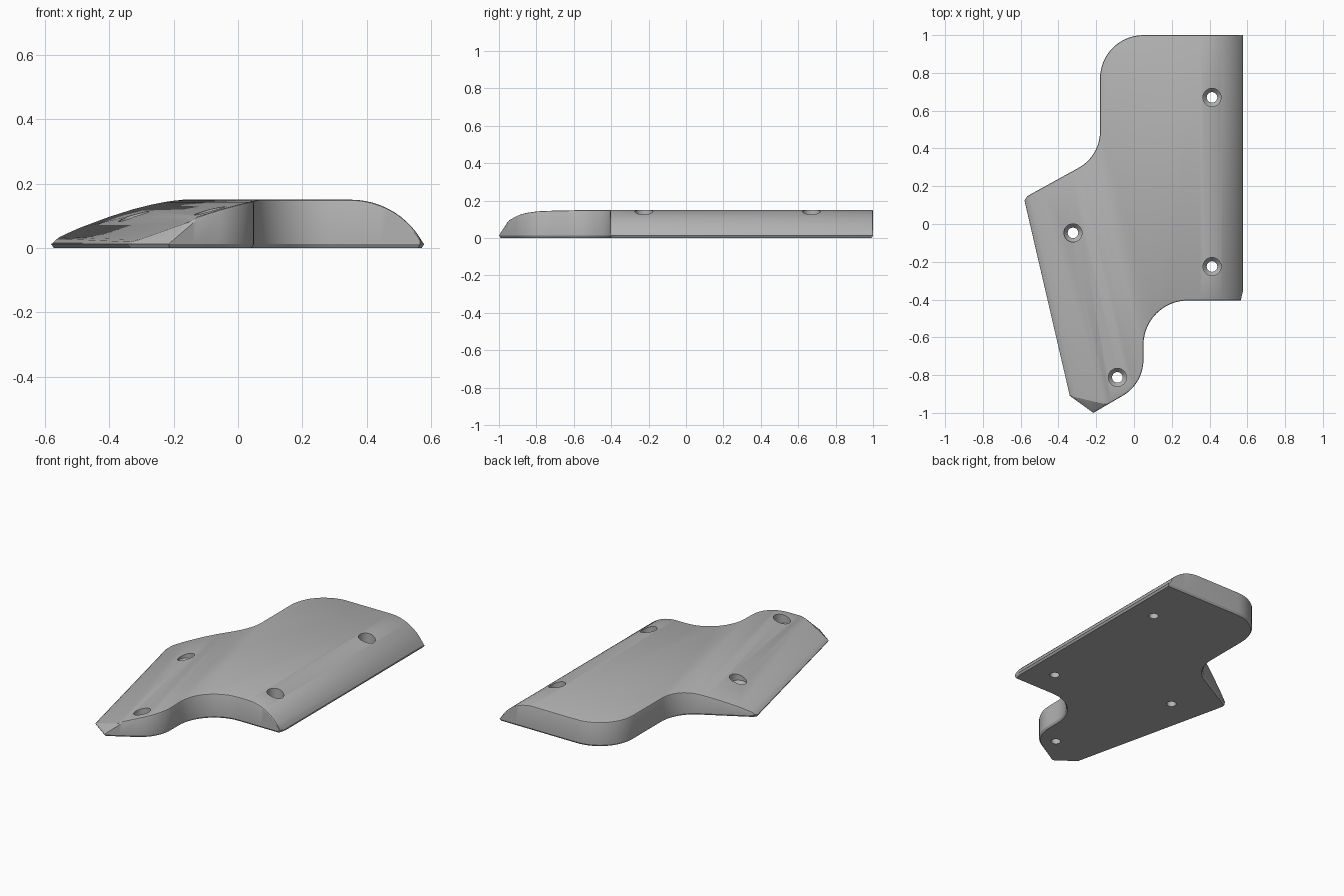
import bpy, bmesh, math
from mathutils import Vector

if "Cube" in bpy.data.objects:
    bpy.data.objects.remove(bpy.data.objects["Cube"])

H, R = 0.15, 0.008          # plate height, edge rounding


def interp(x, pts):
    if x <= pts[0][0]:
        return pts[0][1]
    for (a, p), (b, q) in zip(pts, pts[1:]):
        if x <= b:
            return p + (q - p) * (x - a) / (b - a)
    return pts[-1][1]


# Plan outline: corner x, y, fillet radius (counter-clockwise)
CORNERS = [(0.578, 1, 0), (-0.18, 1, 0.23), (-0.18, 0.36, 0.22), (-0.566, 0.147, 0),
           (-0.58, 0.125, 0), (-0.34, -0.91, 0), (-0.215, -1, 0), (0.05, -0.845, 0.22),
           (0.05, -0.405, 0.235), (0.565, -0.405, 0), (0.578, -0.35, 0)]


def rounded(corners, steps=14):
    out, n = [], len(corners)
    for i, (x, y, r) in enumerate(corners):
        p = Vector((x, y))
        if r == 0:
            out.append(p)
            continue
        u = (Vector(corners[i - 1][:2]) - p).normalized()
        v = (Vector(corners[(i + 1) % n][:2]) - p).normalized()
        half = u.angle(v) / 2
        c = p + (u + v).normalized() * r / math.sin(half)
        t = r / math.tan(half)
        a, b = p + u * t - c, p + v * t - c
        turn = a.angle(b)
        for k in range(steps + 1):
            s = k / steps
            w = a * (math.sin((1 - s) * turn) / math.sin(turn)) + b * (math.sin(s * turn) / math.sin(turn))
            out.append(c + w)
    return out


def inset(pts, d):
    out, n = [], len(pts)
    for i, p in enumerate(pts):
        e1 = (p - pts[i - 1]).normalized()
        e2 = (pts[(i + 1) % n] - p).normalized()
        n1, n2 = Vector((-e1.y, e1.x)), Vector((-e2.y, e2.x))
        out.append(p + (n1 + n2) * d / (1 + n1.dot(n2)))
    return out


def edge_line(a, b):
    a, b = Vector(a), Vector(b)
    t = (b - a).normalized()
    return a, Vector((-t.y, t.x))


# Top surface: rounded right edge, sloping left edge, sloped tip facet
left_o, left_n = edge_line((-0.58, 0.125), (-0.34, -0.91))
tip_o, tip_n = edge_line((-0.34, -0.91), (-0.215, -1))
LEFT = [(0, 0.014), (0.03, 0.034), (0.06, 0.047), (0.1, 0.063), (0.2, 0.097), (0.28, 0.12),
        (0.34, 0.134), (0.39, 0.1425), (0.43, 0.147), (0.48, H)]
RAD = 0.254
RIGHT = [(0.35 + RAD * math.sin(a), H - RAD * (1 - math.cos(a)))
         for a in [math.radians(64) * k / 12 for k in range(13)]]


def top_z(p):
    q = Vector((p.x, p.y))
    return min(interp(q.x, RIGHT), interp((q - left_o).dot(left_n), LEFT),
               0.014 + 0.9 * max(0, (q - tip_o).dot(tip_n)))


# Plate: stacked rings, sliced along the curvature, then dropped to the top surface
outer = rounded(CORNERS)
inner = inset(outer, R)
bm = bmesh.new()
mid = inset(outer, R * 0.3)
layers = [(inner, 0), (outer, 0.012), (outer, 1), (mid, 2), (inner, 3)]
rings = [[bm.verts.new((p.x, p.y, z)) for p in pts] for pts, z in layers]
n = len(outer)
for lo, hi in zip(rings, rings[1:]):
    for i in range(n):
        j = (i + 1) % n
        bm.faces.new((lo[i], lo[j], hi[j], hi[i]))
bm.faces.new(rings[-1])
bm.faces.new(rings[0][::-1])


def slice_at(co, no):
    bmesh.ops.bisect_plane(bm, geom=bm.verts[:] + bm.edges[:] + bm.faces[:], dist=1e-5,
                           plane_co=(co[0], co[1], 0), plane_no=(no[0], no[1], 0))


for x, _ in RIGHT[:-1]:
    slice_at((x, 0), (1, 0))
for d, _ in LEFT[1:]:
    slice_at(left_o + left_n * d, left_n)
slice_at(*edge_line((-0.34, -0.91), (-0.14, -0.957)))
drops = {1: R, 2: R * 0.3, 3: 0}
for v in bm.verts:
    k = round(v.co.z)
    if k in drops:
        v.co.z = max(top_z(v.co) - drops[k], 0.0125 + 0.0005 * k)
bmesh.ops.recalc_face_normals(bm, faces=bm.faces[:])
mesh = bpy.data.meshes.new("mounting_plate")
bm.to_mesh(mesh)
bm.free()
plate = bpy.data.objects.new("mounting_plate", mesh)
bpy.context.collection.objects.link(plate)

grey = bpy.data.materials.new("mid grey")
grey.diffuse_color = (0.45, 0.45, 0.45, 1)
grey.use_nodes = True
grey.node_tree.nodes["Principled BSDF"].inputs["Base Color"].default_value = grey.diffuse_color
mesh.materials.append(grey)

# Countersunk screw holes
PROFILE = [(0.028, -0.1), (0.028, 0.045), (0.048, 0.07), (0.048, 0.3)]
SEG = 32
cb = bmesh.new()
for hx, hy in [(0.413, 0.67), (0.413, -0.225), (-0.323, -0.047), (-0.088, -0.812)]:
    rr = [[cb.verts.new((hx + r * math.cos(math.tau * i / SEG), hy + r * math.sin(math.tau * i / SEG), z))
           for i in range(SEG)] for r, z in PROFILE]
    for lo, hi in zip(rr, rr[1:]):
        for i in range(SEG):
            j = (i + 1) % SEG
            cb.faces.new((lo[i], lo[j], hi[j], hi[i]))
    cb.faces.new(rr[0][::-1])
    cb.faces.new(rr[-1])
cm = bpy.data.meshes.new("hole_cutter")
cb.to_mesh(cm)
cb.free()
cm.materials.append(grey)
cutter = bpy.data.objects.new("hole_cutter", cm)
cutter.hide_render = True
bpy.context.collection.objects.link(cutter)

bpy.context.view_layer.objects.active = plate
plate.select_set(True)
mod = plate.modifiers.new("screw_holes", 'BOOLEAN')
mod.operation = 'DIFFERENCE'
mod.solver = 'EXACT'
mod.object = cutter
bpy.ops.object.modifier_apply(modifier=mod.name)
bpy.data.objects.remove(cutter)
bpy.ops.object.shade_smooth_by_angle(angle=math.radians(25))
